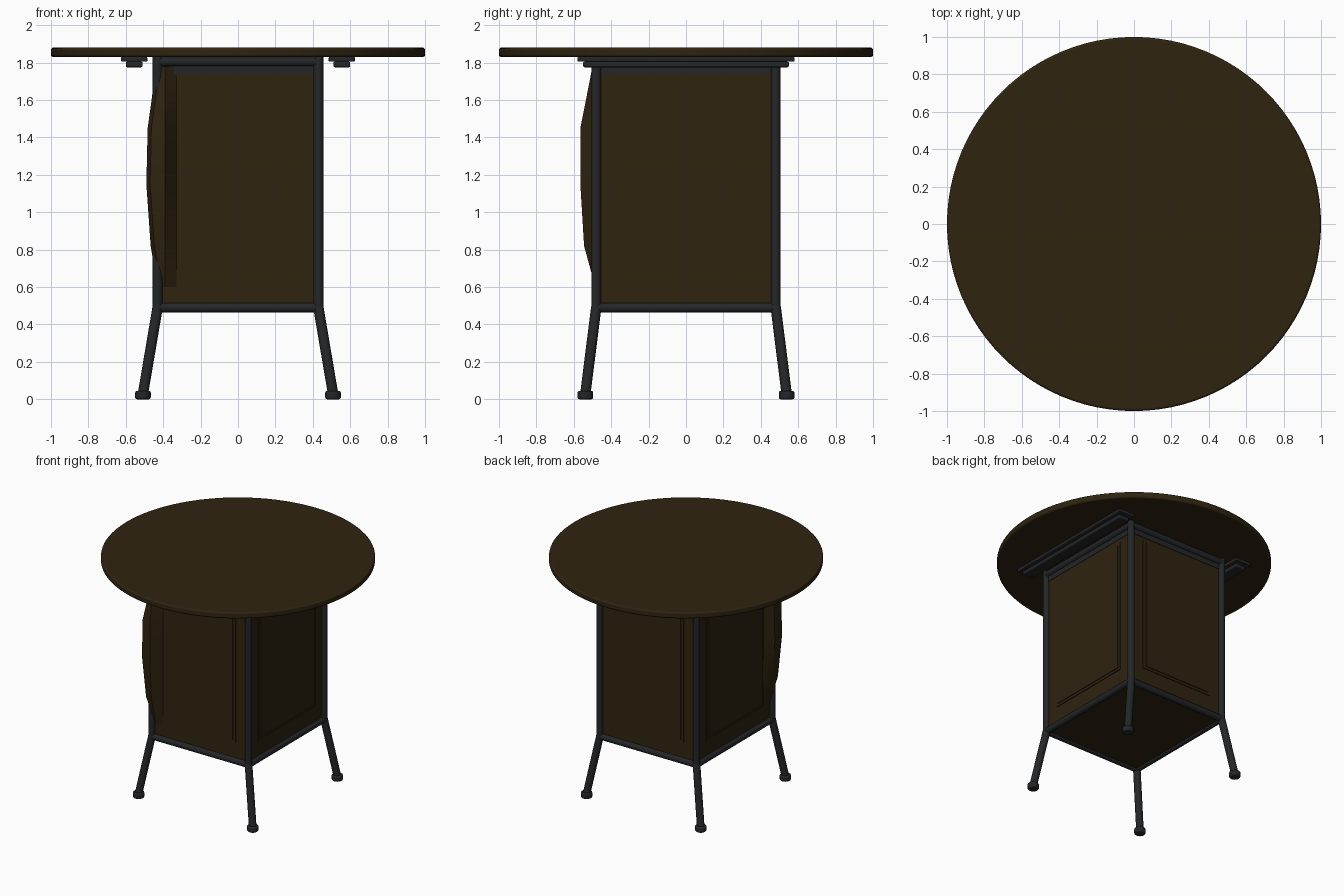
import bpy, bmesh, math
from mathutils import Vector

cube = bpy.data.objects.get("Cube")
if cube:
    bpy.data.objects.remove(cube, do_unlink=True)


def material(name, colour):
    m = bpy.data.materials.new(name)
    m.use_nodes = True
    m.diffuse_color = colour
    m.node_tree.nodes["Principled BSDF"].inputs["Base Color"].default_value = colour
    return m


WOOD = material("dark brown wood", (0.028, 0.017, 0.005, 1))
METAL = material("charcoal metal", (0.018, 0.019, 0.021, 1))


def finish(obj, name, mat, bevel=0):
    obj.name = name
    obj.data.materials.append(mat)
    if bevel:
        mod = obj.modifiers.new("Rounded edges", "BEVEL")
        mod.width = bevel
        mod.segments = 3
        mod.limit_method = "ANGLE"
    bpy.ops.object.shade_smooth_by_angle()
    return obj


def box(name, lo, hi, mat, bevel=0):
    lo, hi = Vector(lo), Vector(hi)
    bpy.ops.mesh.primitive_cube_add(size=1, location=(lo + hi) / 2)
    obj = bpy.context.object
    obj.scale = hi - lo
    bpy.ops.object.transform_apply(location=False, rotation=False, scale=True)
    return finish(obj, name, mat, bevel)


def rod(name, a, b, radius, mat=METAL, sides=16, bevel=0):
    a, b = Vector(a), Vector(b)
    bpy.ops.mesh.primitive_cylinder_add(vertices=sides, radius=radius,
                                        depth=(b - a).length, location=(a + b) / 2)
    obj = bpy.context.object
    obj.rotation_euler = (b - a).to_track_quat("Z", "Y").to_euler()
    return finish(obj, name, mat, bevel)


X, Y, RAIL, TOP = 0.43, 0.48, 0.49, 1.83

# Round table top
rod("table_top", (0, 0, TOP), (0, 0, 1.88), 1.0, WOOD, 96, 0.012)

# Wooden cabinet body with a dark band around its upper edge
box("cabinet_body", (-X, -Y, RAIL - 0.01), (X, Y, TOP), WOOD)
box("upper_band", (-X - 0.004, -Y - 0.004, 1.74), (X + 0.004, Y + 0.004, TOP), METAL)

# Raised panels, stepped twice, on all four sides
for s, side in ((-1, "front"), (1, "back")):
    for step, (w, low, high) in enumerate(((0.32, 0.64, 1.72), (0.295, 0.66, 1.70))):
        d = 0.006 * (step + 1)
        box(f"{side}_panel_{step}", (-w, s * Y - d, low), (w, s * Y + d, high), WOOD)
for s, side in ((-1, "right"), (1, "left")):
    for step, (w, low, high) in enumerate(((0.36, 0.64, 1.71), (0.34, 0.66, 1.69))):
        d = 0.006 * (step + 1)
        box(f"{side}_panel_{step}", (s * X - d, -w, low), (s * X + d, w, high), WOOD)

# Corner posts, splayed legs and rubber feet
for sx in (-1, 1):
    for sy in (-1, 1):
        knee = Vector((sx * X, sy * Y, RAIL))
        foot = Vector((sx * 0.508, sy * 0.538, 0.03))
        rod("corner_post", knee, (sx * X, sy * Y, TOP), 0.026)
        rod("splayed_leg", knee, foot, 0.028)
        bpy.ops.mesh.primitive_uv_sphere_add(segments=16, ring_count=8,
                                             radius=0.028, location=knee)
        finish(bpy.context.object, "leg_joint", METAL)
        rod("foot", (foot.x, foot.y, 0), (foot.x, foot.y, 0.045), 0.042, METAL, 20, 0.01)

# Horizontal rails at the bottom and top of the frame
for z in (RAIL, TOP - 0.025):
    for s in (-1, 1):
        rod("cross_rail", (-X, s * Y, z), (X, s * Y, z), 0.025)
        rod("side_rail", (s * X, -Y, z), (s * X, Y, z), 0.025)

# Support bars under the top
for s in (-1, 1):
    box("support_bar", (s * 0.555 - 0.045, -0.55, 1.775), (s * 0.555 + 0.045, 0.55, 1.805),
        METAL, 0.008)
    box("support_flange", (s * 0.555 - 0.07, -0.58, 1.805), (s * 0.555 + 0.07, 0.58, TOP),
        METAL, 0.005)

# Bowed cover wrapped around the front right corner post
levels = ((0.6, 0.43, 0.485), (0.82, 0.467, 0.545), (1.15, 0.49, 0.565),
          (1.45, 0.483, 0.565), (1.6, 0.462, 0.535), (1.78, 0.44, 0.5))
bm = bmesh.new()
rows = []
for z, bx, by in levels:
    plan = ((-0.33, -Y), (-0.39, -by), (-bx + 0.02, -by + 0.015),
            (-bx, -by + 0.06), (-bx, -0.43), (-X, -0.37), (-0.36, -0.40))
    rows.append([bm.verts.new((x, y, z)) for x, y in plan])
for lower, upper in zip(rows, rows[1:]):
    for i in range(len(lower)):
        j = (i + 1) % len(lower)
        bm.faces.new((lower[i], lower[j], upper[j], upper[i]))
bm.faces.new(rows[0])
bm.faces.new(rows[-1])
bmesh.ops.recalc_face_normals(bm, faces=bm.faces)
mesh = bpy.data.meshes.new("corner_cover")
bm.to_mesh(mesh)
bm.free()
cover = bpy.data.objects.new("corner_cover", mesh)
bpy.context.collection.objects.link(cover)
bpy.ops.object.select_all(action="DESELECT")
cover.select_set(True)
bpy.context.view_layer.objects.active = cover
finish(cover, "corner_cover", WOOD)
